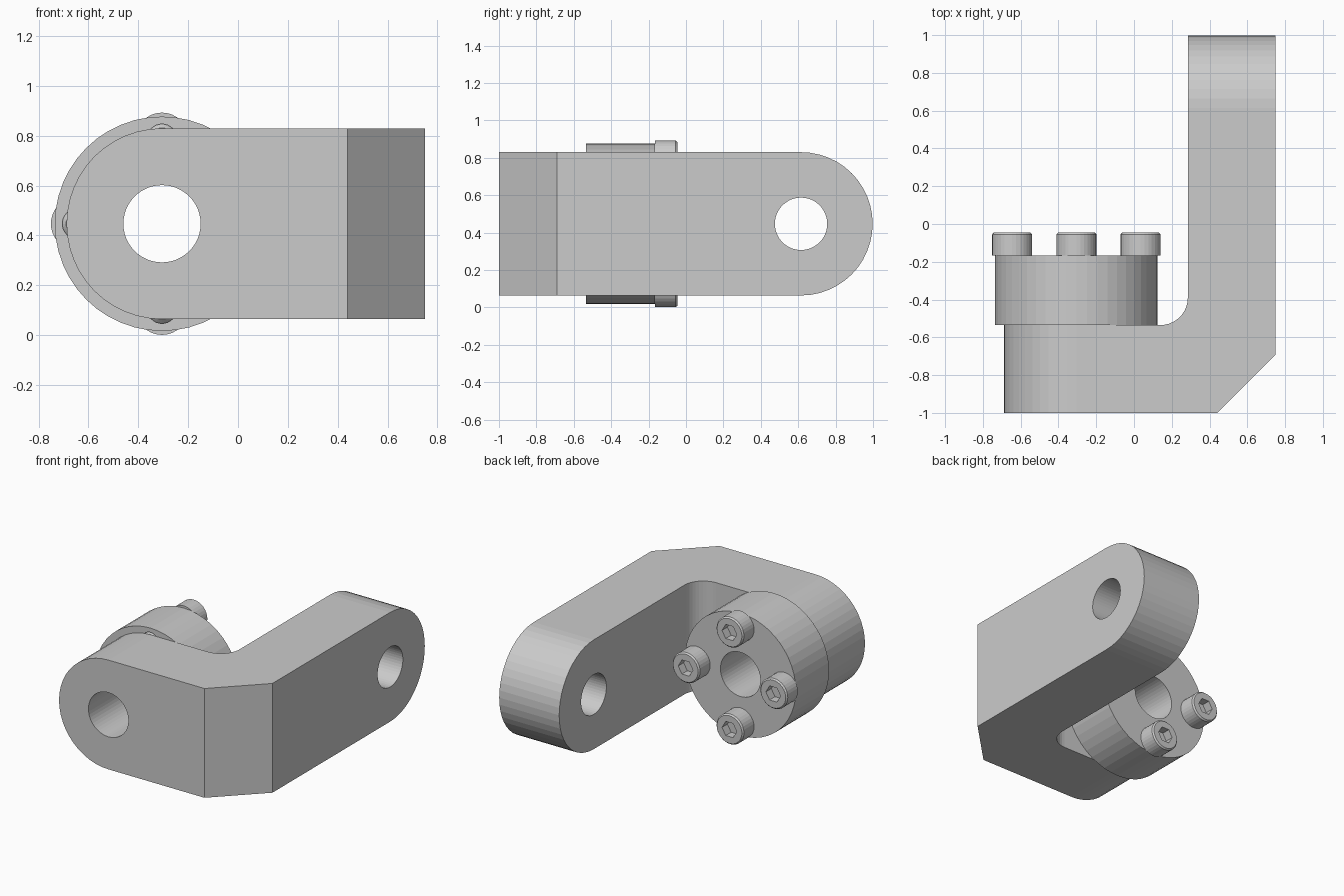
import bpy, bmesh
from math import cos, sin, pi, radians

if "Cube" in bpy.data.objects:
    bpy.data.objects.remove(bpy.data.objects["Cube"])

steel = bpy.data.materials.new("light_grey_steel")
steel.use_nodes = True
grey = (0.6, 0.6, 0.6, 1)
steel.diffuse_color = grey
steel.node_tree.nodes["Principled BSDF"].inputs["Base Color"].default_value = grey

ZC = 0.447          # height of all bore axes
HALF = 0.383        # half height of the bracket, also its end radius
BORE_X = -0.305     # flange axis
PIVOT_Y = 0.615     # side bore axis
SEG = 48


def arc(cu, cv, r, start, end, steps):
    return [(cu + r * cos(radians(start + (end - start) * i / steps)),
             cv + r * sin(radians(start + (end - start) * i / steps)))
            for i in range(steps + 1)]


def circle(cu, cv, r, n=SEG):
    return arc(cu, cv, r, 0, 360, n)[:-1]


def loft(name, sections, axis):
    """Solid through equal-length outlines; sections = [(position, outline), ...]"""
    place = {"x": lambda u, v, t: (t, u, v),
             "y": lambda u, v, t: (u, t, v),
             "z": lambda u, v, t: (u, v, t)}[axis]
    bm = bmesh.new()
    rings = [[bm.verts.new(place(u, v, t)) for u, v in pts] for t, pts in sections]
    for a, b in zip(rings, rings[1:]):
        for i in range(len(a)):
            j = (i + 1) % len(a)
            bm.faces.new((a[i], a[j], b[j], b[i]))
    bm.faces.new(rings[0])
    bm.faces.new(rings[-1])
    bmesh.ops.recalc_face_normals(bm, faces=bm.faces)
    mesh = bpy.data.meshes.new(name)
    bm.to_mesh(mesh)
    bm.free()
    mesh.materials.append(steel)
    obj = bpy.data.objects.new(name, mesh)
    bpy.context.collection.objects.link(obj)
    return obj


def prism(name, pts, axis, lo, hi):
    return loft(name, [(lo, pts), (hi, pts)], axis)


def carve(target, cutter, operation="DIFFERENCE"):
    mod = target.modifiers.new("carve", "BOOLEAN")
    mod.object, mod.operation, mod.solver = cutter, operation, "EXACT"
    graph = bpy.context.evaluated_depsgraph_get()
    result = bpy.data.meshes.new_from_object(target.evaluated_get(graph))
    target.modifiers.clear()
    target.data = result
    bpy.data.objects.remove(cutter)


# Angle bracket: L-shaped plan with outer chamfer and inner fillet
plan = [(-0.69, -1), (0.44, -1), (0.75, -0.69), (0.75, 1), (0.285, 1)]
plan += arc(0.14, -0.39, 0.145, 0, -90, 10)
plan += [(-0.69, -0.535)]
bracket = prism("angle_bracket", plan, "z", ZC - HALF, ZC + HALF)

# Round the free end of each arm
front_outline = arc(BORE_X, ZC, HALF, 90, 270, SEG // 2) + [(2, ZC - HALF), (2, ZC + HALF)]
carve(bracket, prism("front_round", front_outline, "y", -2, 2), "INTERSECT")
side_outline = arc(PIVOT_Y, ZC, HALF, -90, 90, SEG // 2) + [(-2, ZC + HALF), (-2, ZC - HALF)]
carve(bracket, prism("side_round", side_outline, "x", -2, 2), "INTERSECT")

# Bores through both arms
carve(bracket, prism("front_bore", circle(BORE_X, ZC, 0.155), "y", -2, 0), "DIFFERENCE")
carve(bracket, prism("side_bore", circle(PIVOT_Y, ZC, 0.14), "x", 0, 2), "DIFFERENCE")

# Round flange behind the front arm
flange = prism("flange", circle(BORE_X, ZC, 0.43), "y", -0.535, -0.167)
carve(flange, prism("flange_bore", circle(BORE_X, ZC, 0.155), "y", -1, 0))

# Four socket-head bolts
for k, side in enumerate(("left", "top", "right", "bottom")):
    bx = BORE_X + 0.34 * cos(k * pi / 2)
    bz = ZC + 0.34 * sin(k * pi / 2)
    carve(flange, prism("bolt_hole", circle(bx, bz, 0.06, 32), "y", -1, 0))
    bolt = loft(side + "_bolt",
                [(y, circle(bx, bz, r, 32)) for y, r in
                 ((-0.535, 0.045), (-0.52, 0.06), (-0.167, 0.06), (-0.167, 0.106),
                  (-0.055, 0.106), (-0.045, 0.097))], "y")
    carve(bolt, prism("hex_socket", circle(bx, bz, 0.057, 6), "y", -0.105, 0))
